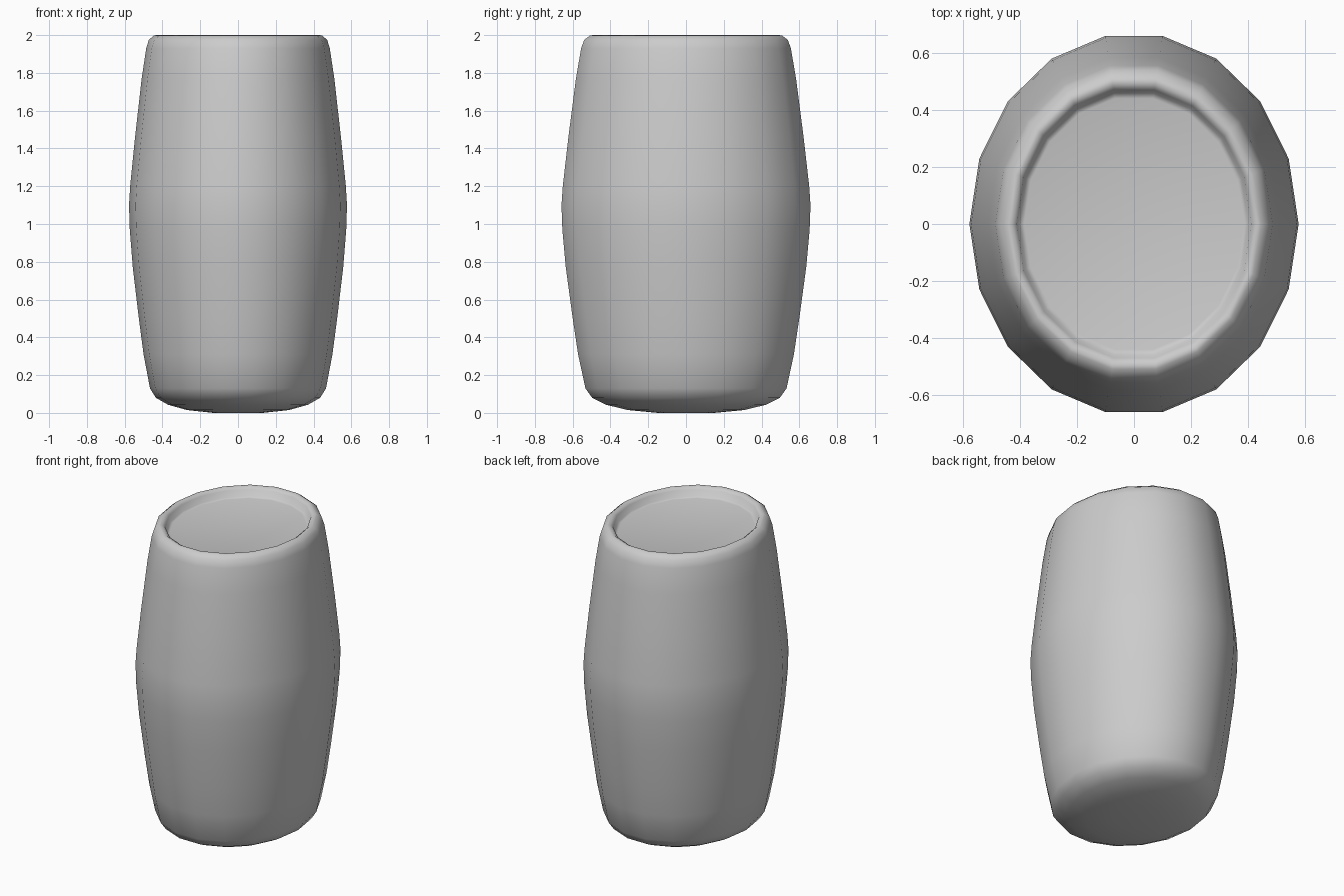
import bpy, bmesh, math

if "Cube" in bpy.data.objects:
    bpy.data.objects.remove(bpy.data.objects["Cube"])

SIDES = 18
DEPTH_RATIO = 1.16

# Half-width and height, from the base centre up over the rim to the lid
PROFILE = [(0.13, 0.0), (0.27, 0.015), (0.37, 0.043), (0.435, 0.08), (0.466, 0.13),
           (0.5, 0.31), (0.525, 0.5), (0.557, 0.77), (0.573, 0.97), (0.577, 1.1),
           (0.571, 1.2), (0.545, 1.46), (0.51, 1.77), (0.486, 1.93), (0.472, 1.975),
           (0.445, 1.998), (0.43, 2.0), (0.411, 1.985), (0.401, 1.945), (0.385, 1.94)]


def material(name, colour):
    mat = bpy.data.materials.new(name)
    mat.use_nodes = True
    mat.diffuse_color = colour
    mat.node_tree.nodes["Principled BSDF"].inputs["Base Color"].default_value = colour
    return mat


def ring(bm, radius, z):
    angles = [2 * math.pi * i / SIDES for i in range(SIDES)]
    return [bm.verts.new((radius * math.cos(a), radius * DEPTH_RATIO * math.sin(a), z))
            for a in angles]


# Oval barrel body with a domed base and a recessed lid
bm = bmesh.new()
rings = [ring(bm, r, z) for r, z in PROFILE]
for low, high in zip(rings, rings[1:]):
    for i in range(SIDES):
        j = (i + 1) % SIDES
        bm.faces.new((low[i], low[j], high[j], high[i]))
bm.faces.new(rings[0][::-1])
bm.faces.new(rings[-1])
for face in bm.faces:
    face.smooth = True

mesh = bpy.data.meshes.new("barrel")
bm.to_mesh(mesh)
bm.free()
mesh.materials.append(material("plain grey", (0.6, 0.6, 0.6, 1)))
barrel = bpy.data.objects.new("barrel", mesh)
bpy.context.collection.objects.link(barrel)
